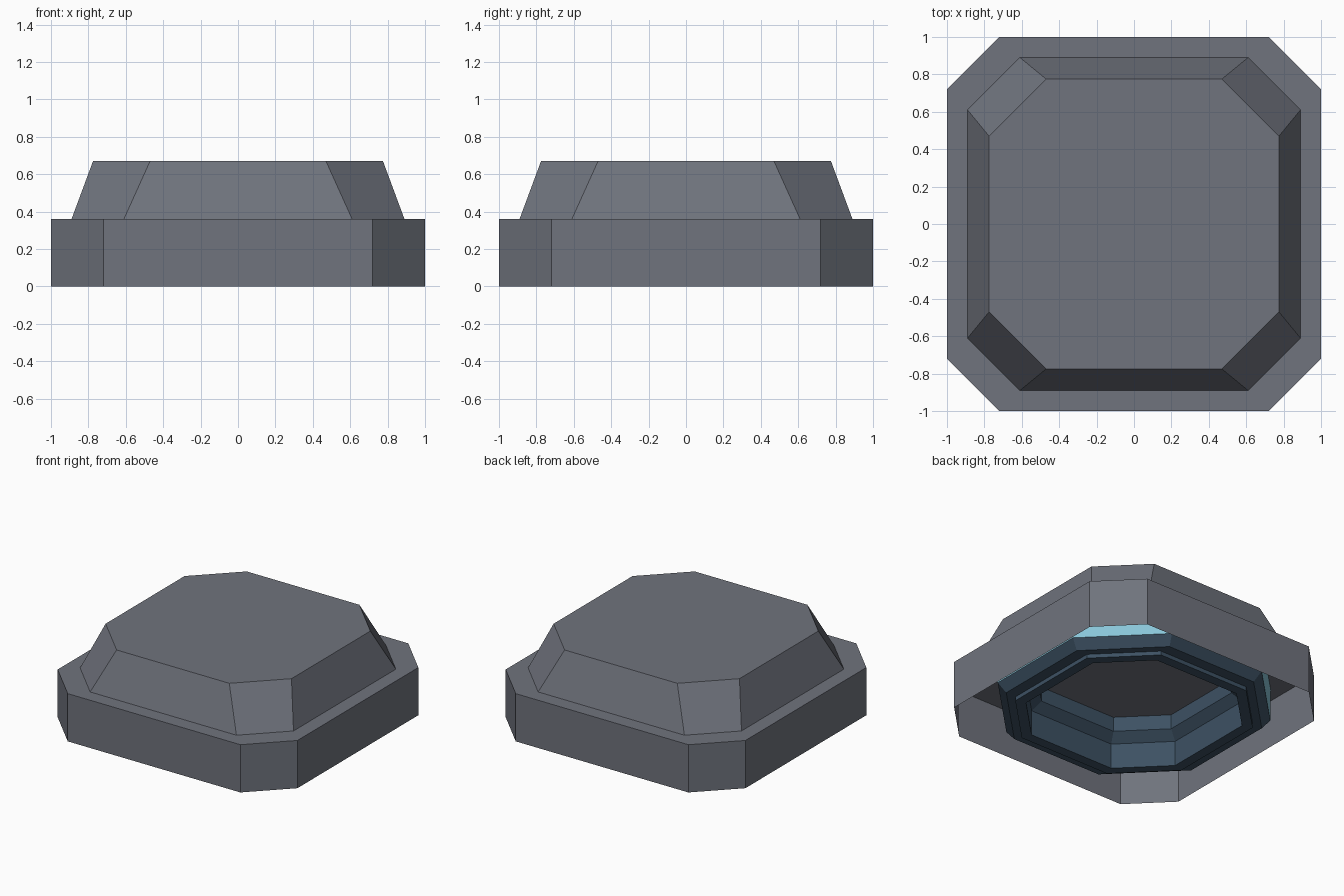
import bpy
import bmesh

if "Cube" in bpy.data.objects:
    bpy.data.objects.remove(bpy.data.objects["Cube"], do_unlink=True)


def make_material(name, rgb):
    mat = bpy.data.materials.new(name)
    mat.use_nodes = True
    mat.diffuse_color = (*rgb, 1)
    mat.node_tree.nodes["Principled BSDF"].inputs["Base Color"].default_value = (*rgb, 1)
    return mat


grey = make_material("slate grey", (0.16, 0.172, 0.205))
blue = make_material("dark steel blue", (0.046, 0.082, 0.125))
cyan = make_material("pale cyan", (0.25, 0.56, 0.69))


def octagon(bm, p, q, z):
    """Square of half-width p with its corners cut back to q."""
    points = [(p, -q), (p, q), (q, p), (-q, p), (-p, q), (-p, -q), (-q, -p), (q, -p)]
    return [bm.verts.new((x, y, z)) for x, y in points]


def loft(name, sections, mat, cap=False):
    """Join octagon sections, given as half-width, corner and height, with flat bands."""
    bm = bmesh.new()
    rings = [octagon(bm, *section) for section in sections]
    for low, high in zip(rings, rings[1:]):
        for i in range(len(low)):
            j = (i + 1) % len(low)
            bm.faces.new((low[i], low[j], high[j], high[i]))
    if cap:
        bm.faces.new(rings[-1])
    mesh = bpy.data.meshes.new(name)
    bm.to_mesh(mesh)
    bm.free()
    mesh.materials.append(mat)
    obj = bpy.data.objects.new(name, mesh)
    bpy.context.collection.objects.link(obj)
    return obj


# Outer skirt, open below, with its flat deck
loft("base_shell", [(1, 0.72, 0), (1, 0.72, 0.36)], grey, cap=True)

# Sloped upper block
loft("raised_top", [(0.89, 0.61, 0.36), (0.775, 0.47, 0.67)], grey, cap=True)

# Glowing band around the hidden ring
loft("glow_band", [(0.88, 0.40, 0.10), (0.88, 0.40, 0.36)], cyan)

# Stepped ring under the deck, from the inside round to the outside
loft("inner_ring", [
    (0.60, 0.32, 0.36),
    (0.60, 0.32, 0.25),
    (0.665, 0.355, 0.19),
    (0.665, 0.355, 0),
    (0.74, 0.38, 0),
    (0.74, 0.38, 0.03),
    (0.825, 0.375, 0.03),
    (0.88, 0.40, 0.10),
][::-1], blue)

# Inner ring was lofted outside-in, so its surface must face outward from the solid
ring = bpy.data.objects["inner_ring"].data
ring.flip_normals()
